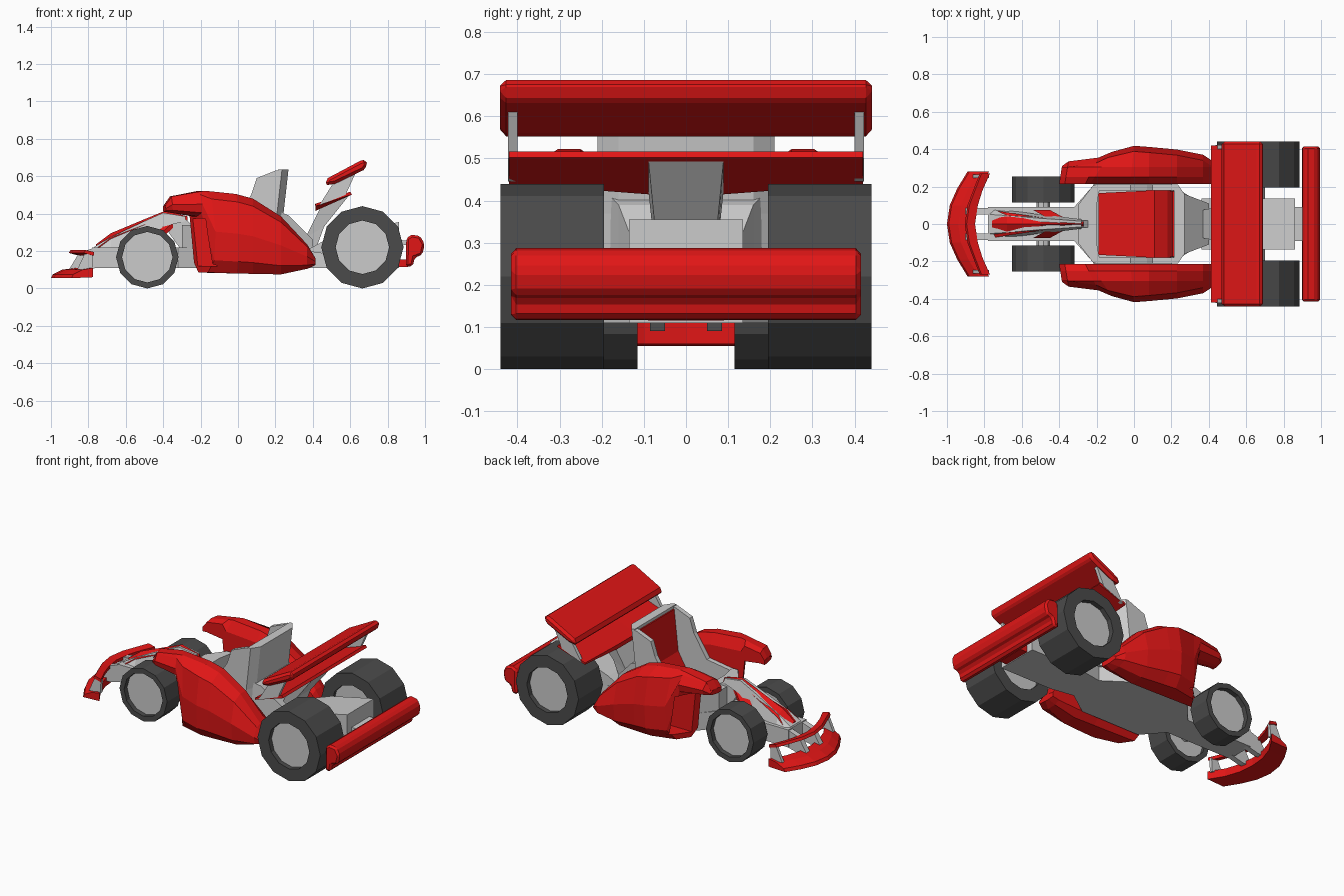
import bpy, bmesh, math

def material(name, color):
    m = bpy.data.materials.new(name)
    m.diffuse_color = color
    return m

RED = material("red", (0.75, 0.008, 0.008, 1))
RUBBER = material("rubber", (0.07, 0.07, 0.07, 1))

def loft(name, rings, mat=None, closed=False, mirror=False, bevel=0):
    """Skin equal-length rings of points; cap the ends unless closed."""
    bm = bmesh.new()
    vs = [[bm.verts.new(p) for p in r] for r in rings]
    n = len(vs[0])
    pairs = list(zip(vs, vs[1:]))
    if closed:
        pairs.append((vs[-1], vs[0]))
    else:
        bm.faces.new(vs[0])
        bm.faces.new(vs[-1])
    for a, b in pairs:
        for i in range(n):
            j = (i + 1) % n
            bm.faces.new((a[i], a[j], b[j], b[i]))
    bmesh.ops.recalc_face_normals(bm, faces=bm.faces)
    me = bpy.data.meshes.new(name)
    bm.to_mesh(me)
    bm.free()
    ob = bpy.data.objects.new(name, me)
    bpy.context.collection.objects.link(ob)
    if mat:
        me.materials.append(mat)
    if bevel:
        b = ob.modifiers.new("bevel", 'BEVEL')
        b.width, b.segments, b.limit_method = bevel, 1, 'ANGLE'
        b.angle_limit = math.radians(40)
    if mirror:
        ob.modifiers.new("mirror", 'MIRROR').use_axis = (False, True, False)
    return ob

def side(name, pts, y0, y1, mat=None, **kw):
    """Extrude an x-z profile along y."""
    return loft(name, [[(x, y, z) for x, z in pts] for y in (y0, y1)], mat, **kw)

def plan(name, half, z0, z1, mat=None, **kw):
    """Extrude a y-symmetric x-y outline (given as its +y half) along z."""
    pts = half + [(x, -y) for x, y in reversed(half) if y > 0]
    return loft(name, [[(x, y, z) for x, y in pts] for z in (z0, z1)], mat, **kw)

def circle(cx, cz, r, y, n=12):
    return [(cx + r * math.sin(math.tau * i / n), y, cz + r * math.cos(math.tau * i / n))
            for i in range(n)]

# Wheels, hubs and axles
for tag, cx, r, rim, yi, yo in (("front", -0.485, 0.167, 0.135, 0.115, 0.255),
                                ("rear", 0.665, 0.22, 0.143, 0.195, 0.44)):
    cz = r
    loft(tag + "_tyre", [circle(cx, cz, q, y) for q, y in
         ((rim, yi), (r, yi), (r, yo), (rim, yo))], RUBBER, closed=True, mirror=True)
    loft(tag + "_hub", [circle(cx, cz, rim, y) for y in (yi + 0.02, yo - 0.03)], mirror=True)
    loft(tag + "_axle", [circle(cx, cz, 0.035, y, 8) for y in (-yi - 0.03, yi + 0.03)])

# Chassis tub
plan("chassis", [(-0.78, 0.09), (-0.32, 0.09), (-0.21, 0.215), (0.2, 0.215),
                 (0.35, 0.11), (0.5, 0.135), (0.86, 0.135)], 0.11, 0.22)
side("rear_deck", [(0.36, 0.2), (0.45, 0.25), (0.56, 0.29), (0.86, 0.355), (0.86, 0.13)],
     -0.135, 0.135)
plan("cockpit_front", [(-0.3, 0.1), (-0.22, 0.205), (-0.18, 0.205), (-0.2, 0.1)], 0.2, 0.34)

# Seat: side wings, back shell and red lining
side("seat_wing", [(-0.22, 0.2), (-0.22, 0.33), (-0.02, 0.36), (0.07, 0.5), (0.10, 0.59),
                   (0.2, 0.63), (0.235, 0.635), (0.205, 0.37), (0.2, 0.2)],
     0.18, 0.21, mirror=True)
plan_back = [(0.0, 0.21), (0.035, 0.16)]
loft("seat_back", [[(x + dx, y, z) for dx, y in
     ((-0.02, 0.21), (0, 0.21), (0.035, 0.16), (0.035, -0.16), (0, -0.21), (-0.02, -0.21))]
     for x, z in ((0.20, 0.2), (0.205, 0.37), (0.235, 0.637))])
loft("seat_lining", [[(x, s * w, z) for x, z, s in
     ((a, c, -1), (a, c, 1), (b, d, 1), (b, d, -1))]
     for a, c, b, d, w in ((-0.19, 0.26, -0.19, 0.2, 0.165), (0.11, 0.24, 0.15, 0.2, 0.18),
                           (0.18, 0.36, 0.21, 0.36, 0.18), (0.205, 0.62, 0.225, 0.62, 0.175))], RED)
loft("seat_rear_fairing", [[(x, s * w, z) for x, z, s in
     ((x, 0.2, -1), (x, 0.2, 1), (x, t, 1), (x, t, -1))]
     for x, t, w in ((0.2, 0.42, 0.19), (0.27, 0.39, 0.16), (0.4, 0.26, 0.11))])

# Side pods, with slanted mouth under an overhanging hood
rings = []
for xi, xo, zb, zt, yo in ((-0.40, -0.385, 0.41, 0.445, 0.31), (-0.37, -0.35, 0.405, 0.492, 0.335),
                           (-0.26, -0.19, 0.385, 0.516, 0.355), (-0.235, -0.12, 0.085, 0.522, 0.385),
                           (-0.02, 0.0, 0.08, 0.505, 0.418), (0.08, 0.08, 0.078, 0.48, 0.412),
                           (0.23, 0.23, 0.075, 0.385, 0.398), (0.37, 0.37, 0.105, 0.235, 0.37),
                           (0.415, 0.415, 0.125, 0.16, 0.34)):
    h = zt - zb
    ring = []
    for y, f in ((0.215, 0.12), (0.215, 0.85), (0.25, 1), (0.305, 1), (yo - 0.03, 0.9),
                 (yo, 0.5), (yo - 0.01, 0.15), (yo - 0.06, 0), (0.25, 0)):
        t = (y - 0.215) / (yo - 0.215)
        ring.append((xi + (xo - xi) * t, y, zb + h * f))
    rings.append(ring)
pod = loft("side_pod", rings, RED)
cutter = side("intake_cutter", [(-0.5, 0.12), (0.0, 0.12), (0.0, 0.34), (-0.2, 0.375), (-0.5, 0.375)],
              0.25, 0.36)
cutter.hide_render = True
cutter.hide_set(True)
cut = pod.modifiers.new("intake", 'BOOLEAN')
cut.operation, cut.object = 'DIFFERENCE', cutter
pod.modifiers.new("mirror", 'MIRROR').use_axis = (False, True, False)

# Nose: grey wedge, ridged red spine and small red chevron brace
loft("nose", [[(x, -w, zb), (x, w, zb), (x, w * 0.6, zt), (x, -w * 0.6, zt)]
     for x, zb, zt, w in ((-0.77, 0.2, 0.222, 0.085), (-0.68, 0.2, 0.275, 0.075),
                          (-0.5, 0.25, 0.36, 0.05), (-0.4, 0.33, 0.405, 0.04),
                          (-0.28, 0.36, 0.385, 0.025))])
loft("nose_spine", [[(x, -w, z - 0.03), (x, w, z - 0.03), (x, 0, z)]
     for x, z, w in ((-0.76, 0.235, 0.075), (-0.68, 0.295, 0.062), (-0.5, 0.37, 0.035),
                     (-0.39, 0.415, 0.022), (-0.27, 0.385, 0.018))], RED)
loft("nose_brace", [[(x, y, z), (x + 0.09, y, z + 0.01), (x + 0.09, y, z + 0.04), (x, y, z + 0.03)]
     for x, y, z in ((-0.54, 0.075, 0.22), (-0.42, 0.01, 0.33))], RED, mirror=True)
side("steering_column", [(-0.4, 0.34), (-0.28, 0.37), (-0.2, 0.3), (-0.2, 0.2), (-0.3, 0.2)],
     -0.02, 0.02)

# Front wing: curved lower blade, upper flap and end plates
lower = [(-1.0, 0, -0.87), (-0.985, 0.1, -0.86), (-0.945, 0.19, -0.83), (-0.89, 0.28, -0.775)]
lower = [(a, -y, b) for a, y, b in lower[:0:-1]] + lower
loft("front_wing", [[(a, y, 0.055), (a + 0.01, y, 0.075), (a + 0.06, y, 0.1), (b, y, 0.11),
                     (b, y, 0.06)] for a, y, b in lower], RED)
flap = [(-0.905, 0, -0.85), (-0.89, 0.1, -0.835), (-0.86, 0.18, -0.81), (-0.825, 0.27, -0.77)]
flap = [(a, -y, b) for a, y, b in flap[:0:-1]] + flap
loft("front_flap", [[(a, y, 0.19), (a + 0.01, y, 0.205), (b, y, 0.195), (b, y, 0.175)]
                    for a, y, b in flap], RED)
side("front_end_plate", [(-0.86, 0.1), (-0.82, 0.185), (-0.775, 0.185), (-0.78, 0.1)],
     0.245, 0.265, mirror=True)
side("front_wing_mount", [(-0.91, 0.09), (-0.85, 0.19), (-0.76, 0.22), (-0.76, 0.11), (-0.84, 0.09)],
     0.05, 0.085, mirror=True)

# Rear wing: two blades, end plates and central support
side("upper_blade", [(0.463, 0.55), (0.48, 0.59), (0.655, 0.683), (0.685, 0.69), (0.692, 0.655),
                     (0.67, 0.632), (0.52, 0.56)], -0.442, 0.442, RED, bevel=0.015)
loft("lower_blade", [[(0.415, y, zb), (0.413, y, zb + t), (0.6, y, 0.517), (0.61, y, 0.502)]
     for y, zb, t in ((-0.42, 0.44, 0.012), (-0.09, 0.415, 0.028), (0.09, 0.415, 0.028),
                      (0.42, 0.44, 0.012))], RED)
side("wing_end_plate", [(0.435, 0.445), (0.51, 0.565), (0.63, 0.62), (0.575, 0.5)],
     0.4, 0.422, mirror=True)
loft("wing_support", [[(x0, -w, z0), (x0, w, z0), (x1, w, z1), (x1, -w, z1)]
     for x0, z0, x1, z1, w in ((0.33, 0.22, 0.42, 0.22, 0.065), (0.36, 0.27, 0.46, 0.33, 0.073),
                               (0.44, 0.43, 0.6, 0.505, 0.09))])

# Rear bumper and its mounts
side("rear_bumper", [(0.897, 0.115), (0.935, 0.12), (0.945, 0.165), (0.985, 0.18), (0.998, 0.235),
                     (0.975, 0.28), (0.93, 0.287), (0.9, 0.27)], -0.415, 0.415, RED, bevel=0.012)
side("bumper_lower_mount", [(0.84, 0.115), (0.91, 0.115), (0.91, 0.155), (0.84, 0.155)],
     -0.09, 0.09, RED)
side("bumper_upper_mount", [(0.85, 0.225), (0.91, 0.235), (0.91, 0.255), (0.85, 0.26)],
     -0.09, 0.09)
